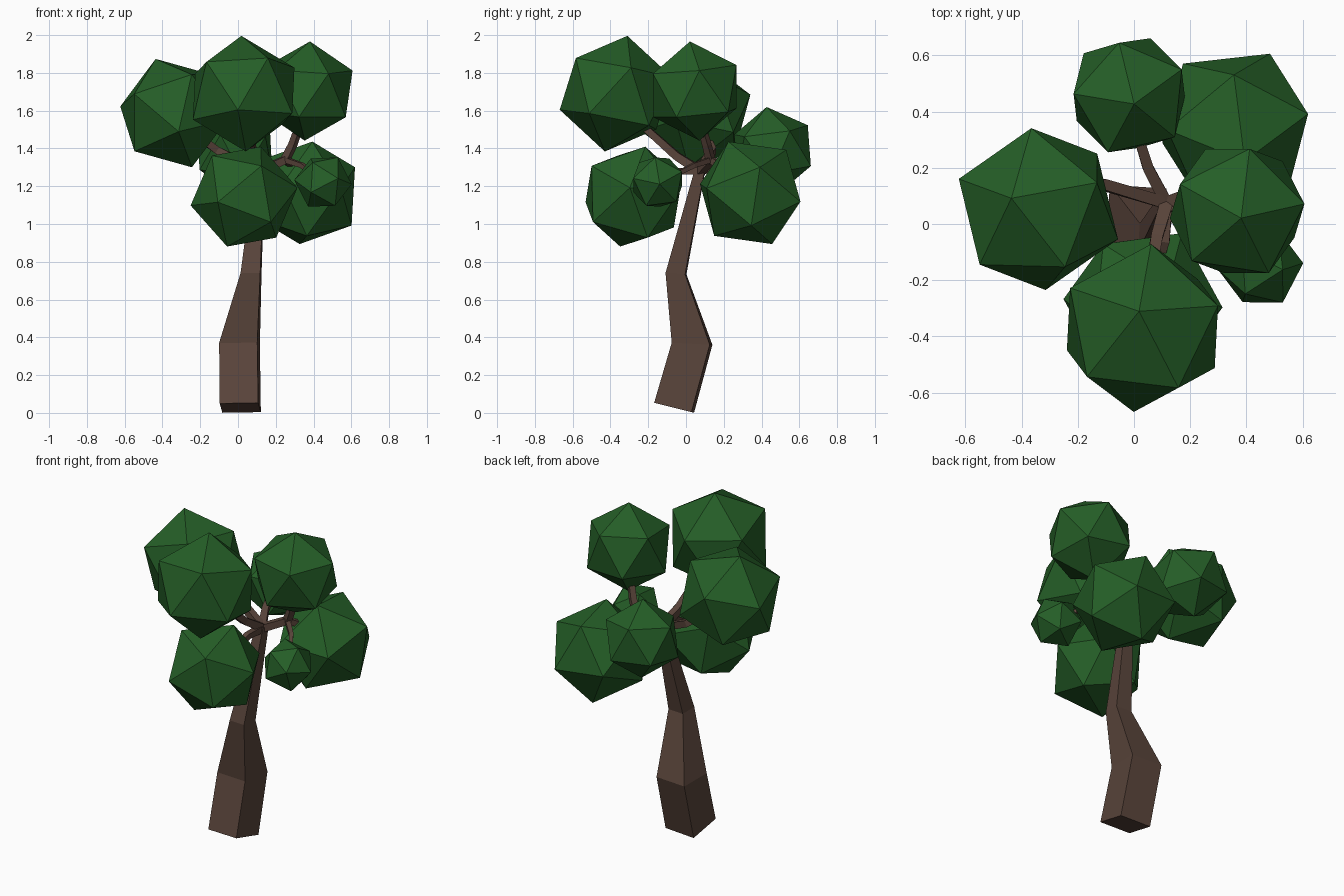
import bpy, bmesh
from math import radians
from mathutils import Vector, Matrix

if "Cube" in bpy.data.objects:
    bpy.data.objects.remove(bpy.data.objects["Cube"], do_unlink=True)


def material(name, rgb):
    m = bpy.data.materials.new(name)
    m.use_nodes = True
    m.diffuse_color = (*rgb, 1)
    m.node_tree.nodes["Principled BSDF"].inputs["Base Color"].default_value = (*rgb, 1)
    return m


LEAF = material("leaf green", (0.018, 0.112, 0.02))
BARK = material("bark brown", (0.1, 0.058, 0.043))


def finish(name, bm, mat):
    bmesh.ops.recalc_face_normals(bm, faces=bm.faces)
    mesh = bpy.data.meshes.new(name)
    bm.to_mesh(mesh)
    bm.free()
    mesh.materials.append(mat)
    obj = bpy.data.objects.new(name, mesh)
    bpy.context.collection.objects.link(obj)


def leaf_clump(name, centre, radius, up, side):
    """Icosahedron with one corner along up and a neighbouring corner towards side."""
    z = Vector(up).normalized()
    x = Vector(side)
    x = (x - z * x.dot(z)).normalized()
    turn = Matrix((x, z.cross(x), z)).transposed().to_4x4()
    bm = bmesh.new()
    bmesh.ops.create_icosphere(bm, subdivisions=1, radius=radius,
                               matrix=Matrix.Translation(centre) @ turn)
    finish(name, bm, LEAF)


def loft(name, rings):
    """Skin a list of four-cornered rings and cap both ends."""
    bm = bmesh.new()
    loops = [[bm.verts.new(p) for p in ring] for ring in rings]
    for a, b in zip(loops, loops[1:]):
        for i in range(4):
            j = (i + 1) % 4
            bm.faces.new((a[i], a[j], b[j], b[i]))
    bm.faces.new(loops[0])
    bm.faces.new(loops[-1])
    finish(name, bm, BARK)


CORNERS = [(-1, -1), (1, -1), (1, 1), (-1, 1)]


def branch(name, points, r0, r1):
    pts = [Vector(p) for p in points]
    rings = []
    for i, p in enumerate(pts):
        d = pts[min(i + 1, len(pts) - 1)] - pts[max(i - 1, 0)]
        turn = d.to_track_quat("Z", "Y")
        r = r0 + (r1 - r0) * i / (len(pts) - 1)
        rings.append([p + turn @ Vector((cx * r, cy * r, 0)) for cx, cy in CORNERS])
    loft(name, rings)


# Crooked square trunk: centre, half width, tilt, twist
sections = [
    ((0.012, -0.063, 0.027), 0.102, -14, -4),
    ((0.008, 0.032, 0.366), 0.101, -3, -4),
    ((0.069, -0.053, 0.737), 0.052, -4, -4),
    ((0.115, 0.075, 1.29), 0.026, -12, -4),
]
trunk = []
for centre, half, tilt, twist in sections:
    turn = Matrix.Rotation(radians(tilt), 3, "X") @ Matrix.Rotation(radians(twist), 3, "Z")
    trunk.append([Vector(centre) + turn @ Vector((cx * half, cy * half, 0))
                  for cx, cy in CORNERS])
loft("trunk", trunk)

# Branches fan out from the trunk top and from a fork on the left
top = (0.115, 0.075, 1.28)
fork = (0.25, 0.13, 1.34)
branch("front_branch", [top, (0.08, -0.05, 1.36), (0.05, -0.24, 1.53)], 0.024, 0.018)
branch("lower_front_branch", [top, (0.11, -0.06, 1.28), (0.07, -0.2, 1.2)], 0.02, 0.014)
branch("right_branch", [top, (-0.11, 0.14, 1.39), (-0.26, 0.08, 1.5)], 0.022, 0.018)
branch("back_branch", [top, (0.05, 0.2, 1.33), (0.0, 0.36, 1.39)], 0.022, 0.016)
branch("left_branch", [top, fork], 0.022, 0.02)
branch("upper_left_branch", [fork, (0.29, 0.11, 1.42), (0.34, 0.07, 1.56)], 0.02, 0.016)
branch("lower_left_branch", [fork, (0.34, 0.24, 1.28)], 0.018, 0.015)
branch("small_left_branch", [fork, (0.34, 0.04, 1.31), (0.43, -0.1, 1.24)], 0.015, 0.01)

# Faceted leaf clumps
leaf_clump("right_leaves", (-0.34, 0.053, 1.587), 0.305, (-0.097, 0.039, 0.289), (-0.282, 0.107, 0.033))
leaf_clump("upper_front_leaves", (0.03, -0.37, 1.69), 0.312, (-0.012, 0.06, 0.308), (0.03, 0.293, 0.087))
leaf_clump("upper_left_leaves", (0.367, 0.046, 1.704), 0.264, (0.014, -0.025, 0.262), (0.237, 0.026, 0.1))
leaf_clump("lower_front_leaves", (0.032, -0.282, 1.145), 0.287, (0.283, -0.015, 0.047), (0.088, 0.067, 0.265))
leaf_clump("lower_left_leaves", (0.36, 0.34, 1.165), 0.297, (0.124, 0.266, -0.047), (0.26, 0.068, 0.128))
leaf_clump("small_left_leaves", (0.45, -0.15, 1.222), 0.153, (0.14, 0.01, -0.01), (0.04, -0.135, 0.023))
leaf_clump("back_leaves", (-0.017, 0.458, 1.39), 0.232, (0.017, -0.03, 0.222), (0.2, 0.1, 0.1))
